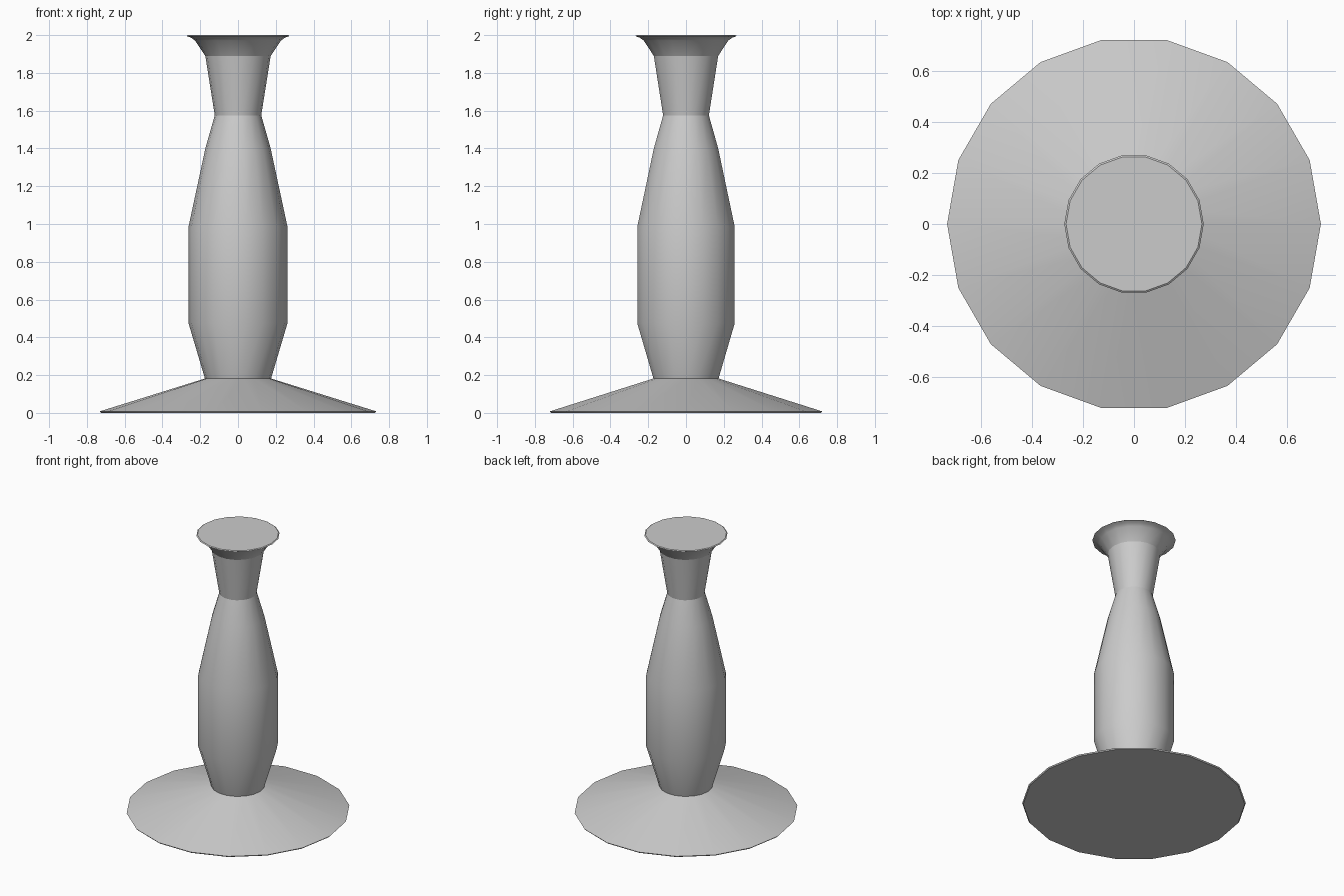
import bpy, bmesh, math

if "Cube" in bpy.data.objects:
    bpy.data.objects.remove(bpy.data.objects["Cube"])

SIDES = 18

def lathe(name, profile):
    """Revolve (radius, z) points into a closed, capped solid."""
    bm = bmesh.new()
    rings = []
    for r, z in profile:
        rings.append([bm.verts.new((r * math.cos(math.tau * i / SIDES),
                                    r * math.sin(math.tau * i / SIDES), z))
                      for i in range(SIDES)])
    for low, high in zip(rings, rings[1:]):
        for i in range(SIDES):
            j = (i + 1) % SIDES
            bm.faces.new((low[i], low[j], high[j], high[i]))
    bm.faces.new(rings[0][::-1])
    bm.faces.new(rings[-1])
    mesh = bpy.data.meshes.new(name)
    bm.to_mesh(mesh)
    bm.free()
    obj = bpy.data.objects.new(name, mesh)
    bpy.context.collection.objects.link(obj)
    bpy.ops.object.select_all(action='DESELECT')
    obj.select_set(True)
    bpy.context.view_layer.objects.active = obj
    bpy.ops.object.shade_smooth_by_angle(angle=math.radians(24))
    return obj

# One turned piece: flared foot, swelling stem, narrow neck and flared lip
lathe("candlestick", [
    (0.725, 0.0), (0.732, 0.008),               # foot edge
    (0.175, 0.182),                             # foot top
    (0.262, 0.475), (0.262, 0.985),             # stem belly
    (0.173, 1.40), (0.123, 1.575),              # shoulder and neck
    (0.173, 1.89), (0.228, 1.972),              # cup
    (0.25, 1.987), (0.273, 1.995), (0.266, 2.0),  # lip
])
